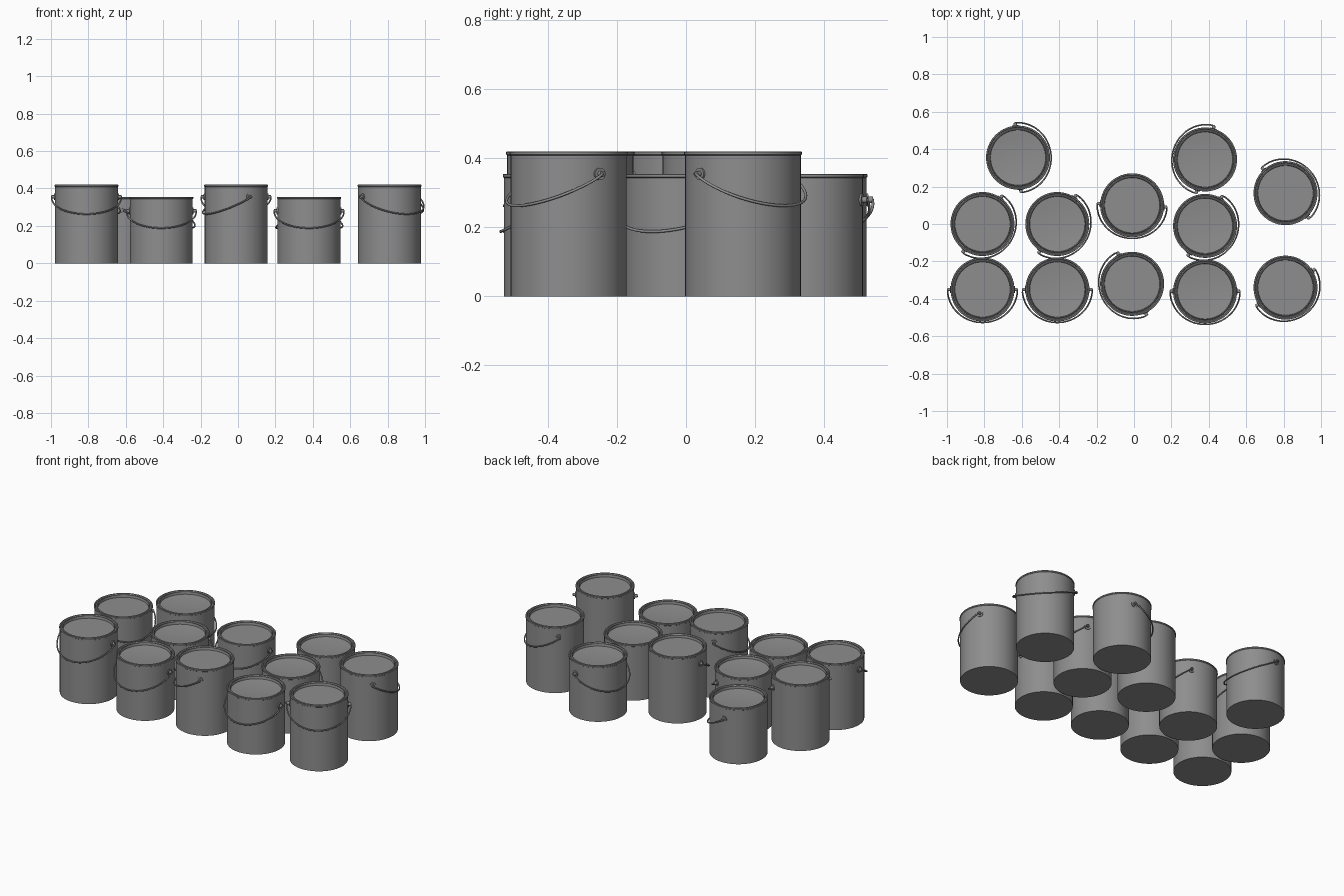
import bpy, bmesh
from math import sin, cos, pi, radians
from mathutils import Matrix, Vector

cube = bpy.data.objects.get("Cube")
if cube:
    bpy.data.objects.remove(cube, do_unlink=True)

grey = bpy.data.materials.new("grey_metal")
grey.use_nodes = True
colour = (0.27, 0.27, 0.27, 1)
grey.diffuse_color = colour
grey.node_tree.nodes["Principled BSDF"].inputs["Base Color"].default_value = colour


def lathe(name, profile, steps=64):
    """Spin a half profile of (radius, height) points about z."""
    bm = bmesh.new()
    verts = [bm.verts.new((r, 0, z)) for r, z in profile]
    edges = [bm.edges.new(pair) for pair in zip(verts, verts[1:])]
    bmesh.ops.spin(bm, geom=verts + edges, cent=(0, 0, 0), axis=(0, 0, 1),
                   angle=2 * pi, steps=steps)
    bmesh.ops.remove_doubles(bm, verts=bm.verts, dist=0.0002)
    bmesh.ops.recalc_face_normals(bm, faces=bm.faces)
    mesh = bpy.data.meshes.new(name)
    bm.to_mesh(mesh)
    bm.free()
    mesh.materials.append(grey)
    return mesh


def can_mesh(name, height, dish):
    """Body, rolled rim, lid groove and sunken lid in one profile."""
    h = height
    lid = [(0.147 * k / 4, h - 0.018 - dish * (1 - (k / 4) ** 2))
           for k in (4, 3, 2, 1, 0)]
    return lathe(name, [
        (0, 0), (0.168, 0), (0.168, h - 0.011), (0.171, h - 0.009),
        (0.171, h - 0.002), (0.169, h), (0.163, h), (0.160, h - 0.006),
        (0.155, h - 0.006), (0.152, h - 0.002), (0.149, h - 0.002)] + lid)


def ears_mesh():
    """Two round lugs with a rivet, on opposite sides."""
    bm = bmesh.new()
    for side in (-1, 1):
        for radius, start, end in ((0.018, 0.160, 0.173), (0.009, 0.165, 0.187)):
            place = (Matrix.Translation((side * (start + end) / 2, 0, 0))
                     @ Matrix.Rotation(pi / 2, 4, 'Y'))
            bmesh.ops.create_cone(bm, cap_ends=True, segments=20, radius1=radius,
                                  radius2=radius, depth=end - start, matrix=place)
    mesh = bpy.data.meshes.new("handle_ears")
    bm.to_mesh(mesh)
    bm.free()
    mesh.materials.append(grey)
    return mesh


def wire_curve():
    """Bail hanging against the front of the can."""
    curve = bpy.data.curves.new("wire_handle", 'CURVE')
    curve.dimensions = '3D'
    curve.bevel_depth = 0.0042
    curve.bevel_resolution = 2
    curve.use_fill_caps = True
    path = [Vector((0.170, 0, 0))]
    for k in range(33):
        t = pi * k / 32
        path.append(Vector((0.187 * cos(t), -0.177 * sin(t), -0.092 * sin(t) ** 0.9)))
    path.append(Vector((-0.170, 0, 0)))
    spline = curve.splines.new('POLY')
    spline.points.add(len(path) - 1)
    for point, co in zip(spline.points, path):
        point.co = (*co, 1)
    spline.use_smooth = True
    curve.materials.append(grey)
    return curve


def add(name, data, location, angle):
    obj = bpy.data.objects.new(name, data)
    obj.location = location
    obj.rotation_euler.z = angle
    bpy.context.collection.objects.link(obj)
    return obj


tall, short = can_mesh("tall_can", 0.42, 0), can_mesh("short_can", 0.355, 0.008)
ears, wire = ears_mesh(), wire_curve()

# Position and direction (degrees) in which each handle hangs
tall_cans = [(-0.81, -0.35, -90), (-0.01, -0.32, 205), (0.81, -0.34, -58),
             (-0.81, 0, -35), (-0.01, 0.10, -93), (0.81, 0.165, 43)]
short_cans = [(-0.41, -0.35, -90), (0.38, -0.36, -90), (-0.41, 0, -33),
              (0.38, -0.01, -30), (-0.62, 0.355, 5), (0.38, 0.345, 165)]

solids = []
for kind, mesh, ear_height, cans in (("tall", tall, 0.355, tall_cans),
                                     ("short", short, 0.28, short_cans)):
    for i, (x, y, heading) in enumerate(cans, 1):
        turn = radians(heading + 90)
        solids.append(add(f"{kind}_can_{i}", mesh, (x, y, 0), turn))
        solids.append(add(f"{kind}_can_ears_{i}", ears, (x, y, ear_height), turn))
        add(f"{kind}_can_handle_{i}", wire, (x, y, ear_height), turn)

# Smooth sides with crisp rims
bpy.ops.object.select_all(action='DESELECT')
for obj in solids:
    obj.select_set(True)
bpy.context.view_layer.objects.active = solids[0]
bpy.ops.object.shade_smooth_by_angle(angle=radians(30))
